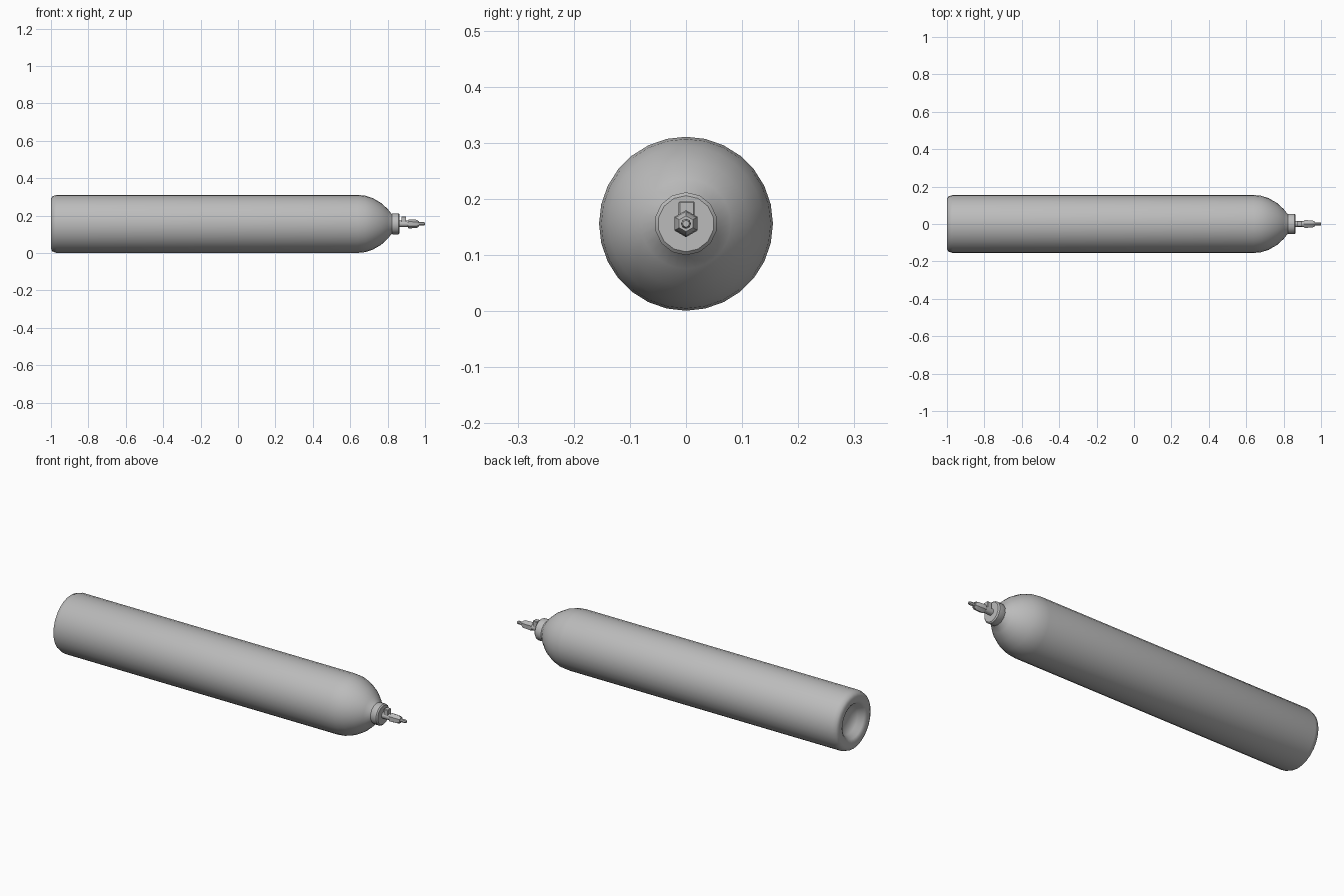
import bpy, bmesh
from math import pi, sin, cos, radians
from mathutils import Matrix

cube = bpy.data.objects.get("Cube")
if cube:
    bpy.data.objects.remove(cube, do_unlink=True)

AXIS_Z = 0.156

grey = bpy.data.materials.new("grey_metal")
grey.use_nodes = True
colour = (0.5, 0.5, 0.5, 1)
grey.diffuse_color = colour
grey.node_tree.nodes["Principled BSDF"].inputs["Base Color"].default_value = colour


def finish(name, bm, angle):
    bmesh.ops.recalc_face_normals(bm, faces=bm.faces)
    mesh = bpy.data.meshes.new(name)
    bm.to_mesh(mesh)
    bm.free()
    mesh.materials.append(grey)
    ob = bpy.data.objects.new(name, mesh)
    bpy.context.collection.objects.link(ob)
    bpy.ops.object.select_all(action="DESELECT")
    ob.select_set(True)
    bpy.context.view_layer.objects.active = ob
    bpy.ops.object.shade_smooth_by_angle(angle=radians(angle))
    return ob


def lathe(name, profile, sides, angle=40, phase=0):
    """Turn (x, radius) points about the long axis and close both ends."""
    bm = bmesh.new()
    rings = []
    for x, r in profile:
        turns = [phase + 2 * pi * i / sides for i in range(sides)]
        rings.append([bm.verts.new((x, r * sin(t), AXIS_Z + r * cos(t))) for t in turns])
    for a, b in zip(rings, rings[1:]):
        for i in range(sides):
            j = (i + 1) % sides
            bm.faces.new((a[i], a[j], b[j], b[i]))
    bm.faces.new(rings[0])
    bm.faces.new(rings[-1])
    return finish(name, bm, angle)


# Tank with a hollow base, rounded foot and domed shoulder
lathe("tank_body", [
    (-0.945, 0.02), (-0.95, 0.05), (-0.965, 0.075), (-0.992, 0.092),
    (-1.0, 0.105), (-1.0, 0.132), (-0.993, 0.147), (-0.97, 0.155),
    (0.64, 0.155), (0.68, 0.151), (0.72, 0.138), (0.765, 0.112),
    (0.8, 0.08), (0.82, 0.055), (0.835, 0.048)], 28, 50)

# Threaded neck collar
lathe("neck_collar", [(0.815, 0.05), (0.828, 0.056), (0.858, 0.056), (0.864, 0.05)], 14)

# Valve: stem, hexagonal nut and narrow outlet tip
lathe("valve_stem", [(0.855, 0.017), (0.92, 0.017)], 10)
lathe("valve_nut", [(0.908, 0.02), (0.914, 0.024), (0.955, 0.022), (0.968, 0.014)], 6, 30)
lathe("outlet_tip", [(0.96, 0.009), (0.994, 0.009), (1.0, 0.006)], 8)

# Side port standing up from the stem
bm = bmesh.new()
bmesh.ops.create_cube(bm, size=1, matrix=Matrix.Translation((0.886, 0.001, 0.176))
                      @ Matrix.Diagonal((0.026, 0.028, 0.04, 1)))
bmesh.ops.bevel(bm, geom=bm.edges[:], offset=0.002, segments=1, affect="EDGES")
finish("valve_side_port", bm, 30)
